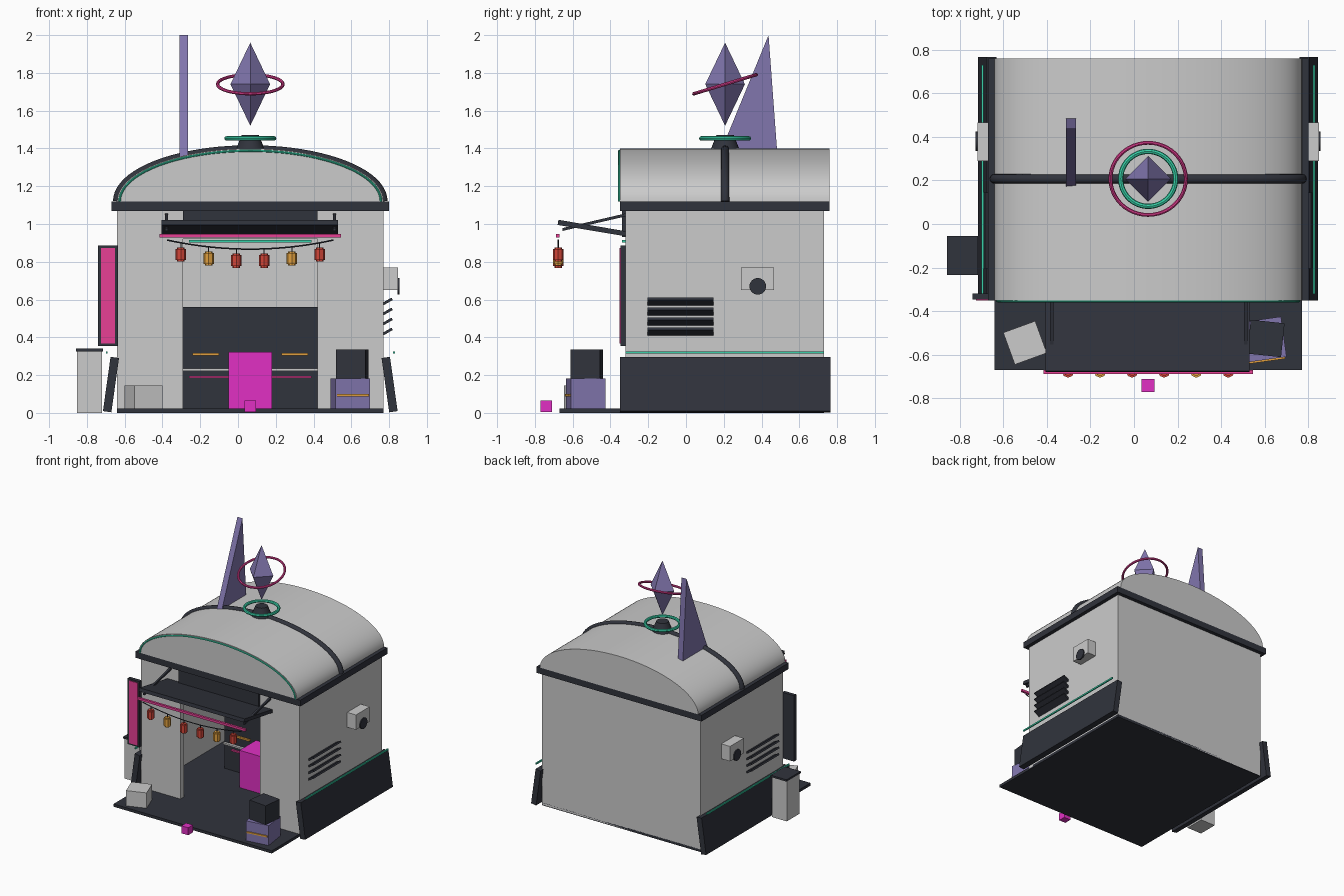
import bpy, bmesh
from math import sin, cos, pi, radians, atan2
from mathutils import Vector, Matrix

if "Cube" in bpy.data.objects:
    bpy.data.objects.remove(bpy.data.objects["Cube"])

CX = 0.065  # symmetry plane of the kiosk
COLORS = dict(dark=(.03, .033, .045), teal=(.04, .65, .4), pink=(.8, .05, .3), magenta=(.75, .03, .55),
              purple=(.22, .18, .42), red=(.65, .06, .04), orange=(.75, .35, .05))
MATS = {}
for n, c in COLORS.items():
    MATS[n] = bpy.data.materials.new(n)
    MATS[n].diffuse_color = (*c, 1)


def finish(name, bm, col=None, smooth=False):
    bmesh.ops.recalc_face_normals(bm, faces=bm.faces)
    me = bpy.data.meshes.new(name)
    bm.to_mesh(me)
    bm.free()
    ob = bpy.data.objects.new(name, me)
    bpy.context.collection.objects.link(ob)
    if col:
        me.materials.append(MATS[col])
    if smooth:
        bpy.ops.object.select_all(action='DESELECT')
        ob.select_set(True)
        bpy.context.view_layer.objects.active = ob
        bpy.ops.object.shade_smooth_by_angle(angle=radians(35))
    return ob


def box(name, x, y, z, col=None, rot=(0, 0, 0)):
    """Box from (min, max) ranges, turned about its own centre."""
    bm = bmesh.new()
    bmesh.ops.create_cube(bm, size=1)
    bmesh.ops.scale(bm, vec=[r[1] - r[0] for r in (x, y, z)], verts=bm.verts)
    ob = finish(name, bm, col)
    ob.location = [(r[0] + r[1]) / 2 for r in (x, y, z)]
    ob.rotation_euler = rot
    return ob


def cone(name, loc, r1, r2, h, col=None, n=24, rot=(0, 0, 0)):
    bm = bmesh.new()
    bmesh.ops.create_cone(bm, cap_ends=True, segments=n, radius1=r1, radius2=r2, depth=h)
    ob = finish(name, bm, col, True)
    ob.location, ob.rotation_euler = loc, rot
    return ob


def prism(name, pts, axis, lo, hi, col=None, smooth=False):
    """Extrude a flat profile along x or y."""
    bm = bmesh.new()
    put = (lambda p, t: (t, p[0], p[1])) if axis == 'x' else (lambda p, t: (p[0], t, p[1]))
    f = bm.faces.new([bm.verts.new(put(p, lo)) for p in pts])
    r = bmesh.ops.extrude_face_region(bm, geom=[f])
    vs = [v for v in r['geom'] if isinstance(v, bmesh.types.BMVert)]
    bmesh.ops.translate(bm, verts=vs, vec=Vector(put((0, 0), hi - lo)))
    return finish(name, bm, col, smooth)


def tube(name, pts, r, col, closed=False, n=8):
    """Sweep a circle along a path."""
    bm, rings, k = bmesh.new(), [], len(pts)
    pts = [Vector(p) for p in pts]
    for i, p in enumerate(pts):
        a = pts[(i - 1) % k] if closed or i else p
        b = pts[(i + 1) % k] if closed or i < k - 1 else p
        t = (b - a).normalized()
        side = t.cross(Vector((0, 0, 1)) if closed else Vector((0, 1, .001))).normalized()
        up = side.cross(t)
        rings.append([bm.verts.new(p + r * (cos(2 * pi * j / n) * side + sin(2 * pi * j / n) * up))
                      for j in range(n)])
    for i in range(k if closed else k - 1):
        A, B = rings[i], rings[(i + 1) % k]
        for j in range(n):
            bm.faces.new((A[j], A[(j + 1) % n], B[(j + 1) % n], B[j]))
    if not closed:
        bm.faces.new(rings[0])
        bm.faces.new(rings[-1])
    return finish(name, bm, col, True)


def ring(name, loc, R, r, col, tilt=0):
    ob = tube(name, [(R * cos(2 * pi * i / 48), R * sin(2 * pi * i / 48), 0) for i in range(48)], r, col, True)
    ob.location, ob.rotation_euler = loc, (tilt, 0, 0)


def arch(w, h, n=40):
    return [(CX + w * cos(pi * i / n), 1.12 + h * sin(pi * i / n)) for i in range(n + 1)]


# base slab and hollow walls
box("base_slab", (-.64, .77), (-.67, .73), (0, .022), "dark")
box("back_wall", (-.64, .77), (.69, .73), (.005, 1.08))
box("front_wall_left", (-.64, -.29), (-.32, -.275), (.01, 1.08))
box("front_wall_right", (.42, .77), (-.32, -.275), (.01, 1.08))
box("front_wall_top", (-.29, .42), (-.32, -.275), (.92, 1.08))
box("header_panel", (-.29, .42), (-.34, -.318), (.93, 1.07), "dark")

# parts on both sides, mirrored about the centre plane
for s, tag in ((1, "right"), (-1, "left")):
    def rng(a, b):
        return tuple(sorted((CX + s * a, CX + s * b)))
    box("side_wall_" + tag, rng(.665, .705), (-.28, .70), (.01, 1.08))
    box("skirt_" + tag, rng(.715, .76), (-.35, .765), (.005, .295), "dark", (0, -s * radians(8), 0))
    box("skirt_light_" + tag, rng(.755, .765), (-.32, .73), (.314, .326), "teal")
    for i in range(4):
        z = .43 + .053 * i
        box(f"louver_{tag}_{i}", rng(.695, .755), (-.205, .145), (z - .007, z + .007), "dark",
            (0, -s * radians(30), 0))
    box("vent_box_" + tag, rng(.70, .783), (.29, .465), (.65, .77))
    cone("vent_fan_" + tag, (CX + s * .785, .38, .67), .044, .044, .012, "dark", 24, (0, pi / 2, 0))

# barrel roof, eaves, rib and front trim
box("eaves", (-.67, .80), (-.35, .76), (1.07, 1.12), "dark")
prism("barrel_roof", arch(.705, .28), 'y', -.35, .76, None, True)
tube("roof_rib", [(x, .207, z) for x, z in arch(.705, .275)], .022, "dark", n=12)
tube("roof_trim_light", [(x, -.353, z) for x, z in arch(.692, .268)], .006, "teal")

# roof ornament and fin
cone("ornament_base", (CX, .207, 1.435), .075, .045, .075, "dark")
ring("ornament_ring", (CX, .207, 1.453), .126, .012, "teal")
bm = bmesh.new()
tips = [bm.verts.new((0, 0, z)) for z in (.22, -.22)]
belt = [bm.verts.new((.105 * cos(pi / 2 * i), .105 * sin(pi / 2 * i), 0)) for i in range(4)]
for t in tips:
    for i in range(4):
        bm.faces.new((belt[i], belt[(i + 1) % 4], t))
finish("floating_crystal", bm, "purple").location = (CX, .207, 1.74)
ring("crystal_halo", (CX, .207, 1.74), .173, .009, "pink", radians(17))
prism("roof_fin", [(.17, 1.35), (.485, 1.35), (.437, 2.0)], 'x', -.311, -.266, "purple")

# awning with struts and lights
prism("awning", [(-.32, .935), (-.32, .962), (-.675, 1.022), (-.68, .995)], 'x', -.405, .53, "dark")
for x in (-.378, .512):
    prism("awning_strut", [(-.32, 1.04), (-.32, 1.056), (-.655, .978), (-.655, .963)], 'x', x - .008, x + .008, "dark")
box("awning_light", (-.415, .545), (-.688, -.67), (.928, .946), "pink")
box("door_light", (-.26, .39), (-.338, -.318), (.902, .914), "teal")

# lantern string
def cable_z(x):
    return .867 + .048 * ((x - CX) / .44) ** 2
tube("lantern_cable", [(CX - .44 + .88 * i / 20, -.677, cable_z(CX - .44 + .88 * i / 20)) for i in range(21)],
     .004, "dark", n=6)
for i in range(6):
    x = CX - .3675 + .147 * i
    z = cable_z(x) - .062
    cone("lantern_body", (x, -.677, z), .028, .028, .058, "orange" if i in (1, 4) else "red", 8)
    for d in (-.033, .033):
        cone("lantern_cap", (x, -.677, z + d), .02, .02, .01, "orange" if i in (1, 4) else "red", 8)
    cone("lantern_wire", (x, -.677, z + .05), .003, .003, .03, "dark", 6)

# side sign
box("sign_frame", (-.74, -.635), (-.347, -.318), (.355, .885), "dark")
box("sign_face", (-.725, -.65), (-.352, -.34), (.368, .872), "pink")

# counter and figure-like block inside
box("counter", (-.33, .46), (.30, .50), (.02, .56), "dark")
box("counter_rail", (-.33, .46), (.28, .30), (.223, .236))
box("counter_light", (-.26, .39), (.285, .30), (.184, .196), "pink")
for x in (-.24, .23):
    box("counter_slot", (x, x + .14), (.285, .30), (.303, .317), "orange")
box("indoor_block", (-.05, .18), (.09, .30), (.022, .322), "magenta")

# things standing around the kiosk
box("outdoor_cube", (.035, .095), (-.77, -.71), (.005, .065), "magenta")
box("utility_box", (-.853, -.72), (-.225, -.065), (0, .327))
box("utility_cap", (-.858, -.715), (-.235, -.055), (.325, .34), "dark")
box("grey_crate", (-.578, -.422), (-.623, -.467), (.02, .145), None, (0, 0, radians(20)))
a = radians(8)
box("purple_crate", (.502, .688), (-.623, -.437), (.02, .182), "purple", (0, 0, a))
strip = box("crate_stripe", (.51, .68), (-.63, -.62), (.088, .1), "orange", (0, 0, a))
strip.location = (.595 + .096 * sin(a), -.53 - .096 * cos(a), .094)
box("dark_crate", (.527, .683), (-.603, -.447), (.182, .335), "dark", (0, 0, radians(-6)))

for m in bpy.data.materials:
    if m.users and not m.is_grease_pencil:
        m.use_nodes = True
        m.node_tree.nodes["Principled BSDF"].inputs["Base Color"].default_value = m.diffuse_color
